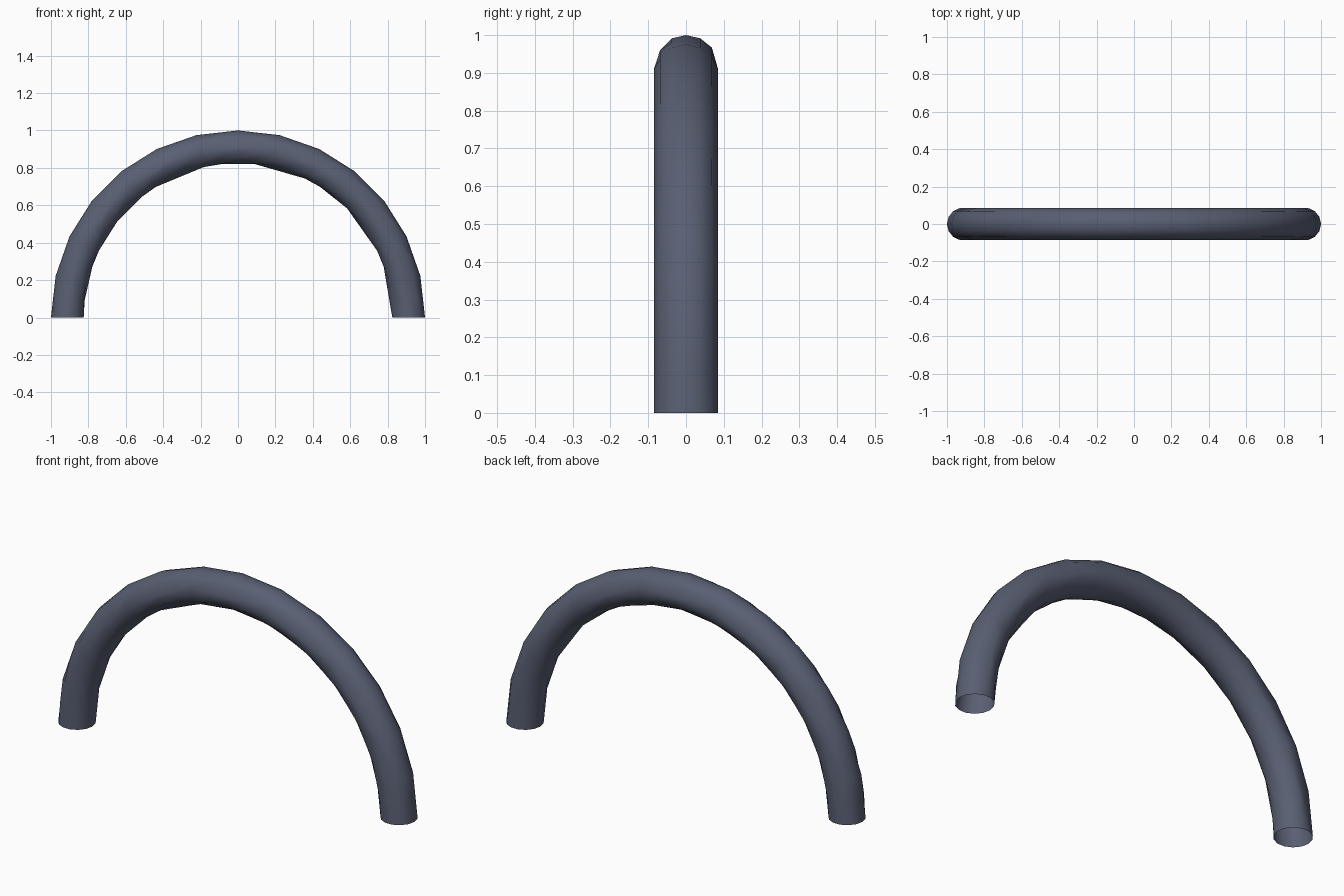
import bpy, bmesh
from math import sin, cos, pi
from mathutils import Vector

cube = bpy.data.objects.get("Cube")
if cube:
    bpy.data.objects.remove(cube)

SIDES = 14          # sides of the tube's cross-section
HALF = 14           # steps from the crown down to each foot
TUBE = 0.0875
ARCH = 1 - TUBE


# Steps along the arch where a lengthwise edge bends
def every(start, stride):
    return sorted({-HALF, HALF, *range(start, HALF + 1, stride)})


even, odd, wide = every(-HALF, 2), every(-HALF + 1, 2), every(-HALF, 4)
inner = [-14, -13, -11, -10, -8, -6, -5, -2, -1, 1, 4, 5, 7, 10, 11, 14]
bends = [even, even, even, wide, even, odd, even, inner,
         even, odd, even, wide, odd, even]


def on_arch(side, step):
    t = 2 * pi * side / SIDES
    a = step / HALF * pi / 2
    r = ARCH + TUBE * cos(t)
    return Vector((r * sin(a), TUBE * sin(t), r * cos(a)))


def on_facet(side, step):
    """Point on the straight run between two neighbouring bends."""
    low = max(s for s in bends[side] if s <= step)
    high = min(s for s in bends[side] if s >= step)
    if low == high:
        return on_arch(side, step)
    return on_arch(side, low).lerp(on_arch(side, high), (step - low) / (high - low))


# Half-ring tube with open feet
bm = bmesh.new()
rings = [[bm.verts.new(on_facet(i, s)) for i in range(SIDES)]
         for s in range(-HALF, HALF + 1)]
for a, b in zip(rings, rings[1:]):
    for i in range(SIDES):
        j = (i + 1) % SIDES
        bm.faces.new((a[i], b[i], b[j], a[j]))
bmesh.ops.recalc_face_normals(bm, faces=bm.faces)
if sum(f.normal.dot(f.calc_center_median()) for f in bm.faces if f.calc_center_median().length > ARCH) < 0:
    bmesh.ops.reverse_faces(bm, faces=bm.faces)
mesh = bpy.data.meshes.new("arch_tube")
bm.to_mesh(mesh)
bm.free()
mesh.shade_smooth()
arch = bpy.data.objects.new("arch_tube", mesh)
bpy.context.collection.objects.link(arch)

# Dark slate finish
slate = bpy.data.materials.new("slate")
slate.use_nodes = True
color = (0.1, 0.115, 0.17, 1)
slate.diffuse_color = color
slate.node_tree.nodes["Principled BSDF"].inputs["Base Color"].default_value = color
mesh.materials.append(slate)
